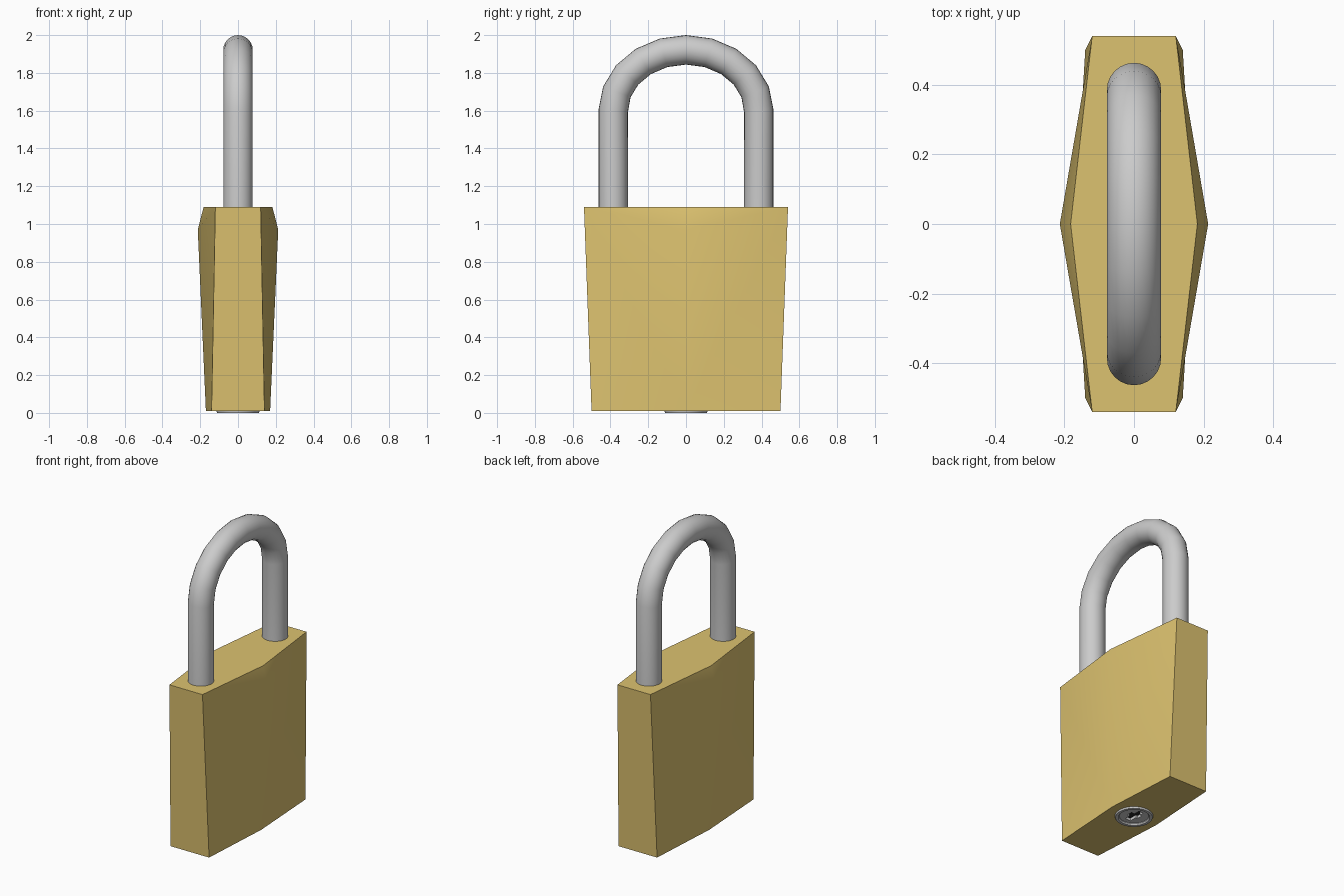
import bpy, bmesh, math
from mathutils import Vector

if "Cube" in bpy.data.objects:
    bpy.data.objects.remove(bpy.data.objects["Cube"])


def material(name, rgb):
    m = bpy.data.materials.new(name)
    m.diffuse_color = (*rgb, 1)
    m.use_nodes = True
    m.node_tree.nodes["Principled BSDF"].inputs["Base Color"].default_value = m.diffuse_color
    return m


def make(name, bm, mat=None):
    bmesh.ops.recalc_face_normals(bm, faces=bm.faces)
    me = bpy.data.meshes.new(name)
    bm.to_mesh(me)
    bm.free()
    ob = bpy.data.objects.new(name, me)
    bpy.context.collection.objects.link(ob)
    if mat:
        me.materials.append(mat)
    return ob


def smooth(ob, angle=32):
    bpy.ops.object.select_all(action='DESELECT')
    ob.select_set(True)
    bpy.context.view_layer.objects.active = ob
    bpy.ops.object.shade_smooth_by_angle(angle=math.radians(angle))


def prism(name, outline, z0, z1, mat=None):
    bm = bmesh.new()
    lo, hi = [[bm.verts.new((x, y, z)) for x, y in outline] for z in (z0, z1)]
    n = len(outline)
    bm.faces.new(lo)
    bm.faces.new(hi)
    for i in range(n):
        j = (i + 1) % n
        bm.faces.new((lo[i], lo[j], hi[j], hi[i]))
    return make(name, bm, mat)


def circle(r, n=32):
    return [(r * math.cos(2 * math.pi * i / n), r * math.sin(2 * math.pi * i / n)) for i in range(n)]


def cut(ob, cutter):
    cutter.hide_render = True
    mod = ob.modifiers.new("cut", 'BOOLEAN')
    mod.operation, mod.solver, mod.object = 'DIFFERENCE', 'EXACT', cutter
    bpy.context.view_layer.objects.active = ob
    bpy.ops.object.modifier_apply(modifier=mod.name)
    bpy.data.objects.remove(cutter)


brass = material("brass", (0.72, 0.54, 0.16))
black = material("black", (0.02, 0.02, 0.02))

# Body: one quarter, repeated over four sign pairs and welded
TOP, BOT = 1.09, 0.01
quarter = [(0.12, 0.54, TOP), (0.182, 0, TOP), (0.213, 0, 0.97), (0.17, 0, BOT), (0.14, 0.5, BOT),
           (0, 0.54, TOP), (0, 0, TOP), (0, 0, BOT), (0, 0.5, BOT)]
faces = [(0, 1, 2), (0, 2, 3), (0, 3, 4), (0, 5, 6, 1), (3, 7, 8, 4), (0, 4, 8, 5)]
bm = bmesh.new()
for sx in (-1, 1):
    for sy in (-1, 1):
        v = [bm.verts.new((x * sx, y * sy, z)) for x, y, z in quarter]
        for f in faces:
            bm.faces.new([v[i] for i in f])
bmesh.ops.remove_doubles(bm, verts=bm.verts, dist=1e-4)
body = make("body", bm, brass)
cut(body, prism("lock_bore", circle(0.112), -0.1, 0.08))
smooth(body)

# Shackle: round tube swept along two legs and an elliptical bow
R, SIDES, STEPS = 0.078, 24, 10
path = [Vector((0, 0.385, 1.0))]
for i in range(STEPS + 1):
    a = math.pi * i / STEPS
    path.append(Vector((0, 0.385 * math.cos(a), 1.6 + 0.322 * math.sin(a))))
path.append(Vector((0, -0.385, 1.0)))
bm = bmesh.new()
rings = []
for i, p in enumerate(path):
    d0 = (p - path[max(i - 1, 0)]).normalized()
    d1 = (path[min(i + 1, len(path) - 1)] - p).normalized()
    t = (d0 + d1).normalized()
    side = Vector((1, 0, 0)).cross(t)
    rings.append([bm.verts.new(p + Vector((R * x, 0, 0)) + side * R * y) for x, y in circle(1, SIDES)])
for a, b in zip(rings, rings[1:]):
    for i in range(SIDES):
        j = (i + 1) % SIDES
        bm.faces.new((a[i], a[j], b[j], b[i]))
bm.faces.new(rings[0])
bm.faces.new(rings[-1])
smooth(make("shackle", bm), 50)

# Lock collar: lathed ring standing just proud of the base
profile = [(0.115, 0.012), (0.111, 0.0), (0.094, 0.0), (0.088, 0.008), (0.088, 0.06), (0.115, 0.06)]
bm = bmesh.new()
loops = [[bm.verts.new((x, y, z)) for x, y in circle(r)] for r, z in profile]
for k, a in enumerate(loops):
    b = loops[(k + 1) % len(loops)]
    for i in range(32):
        j = (i + 1) % 32
        bm.faces.new((a[i], a[j], b[j], b[i]))
smooth(make("lock_collar", bm))

# Lock core with a stepped keyway and a dark floor inside it
core = prism("lock_core", circle(0.088), 0.012, 0.06)
keyway = [(-0.022, -0.06), (0.018, -0.06), (0.018, -0.02), (0.036, -0.02), (0.036, 0.02),
          (0.012, 0.02), (0.012, 0.06), (-0.022, 0.06), (-0.022, 0.03), (-0.036, 0.03),
          (-0.036, -0.01), (-0.022, -0.01)]
cut(core, prism("keyway_cutter", keyway, -0.05, 0.1))
smooth(core)
prism("keyway_floor", keyway, 0.03, 0.06, black)
